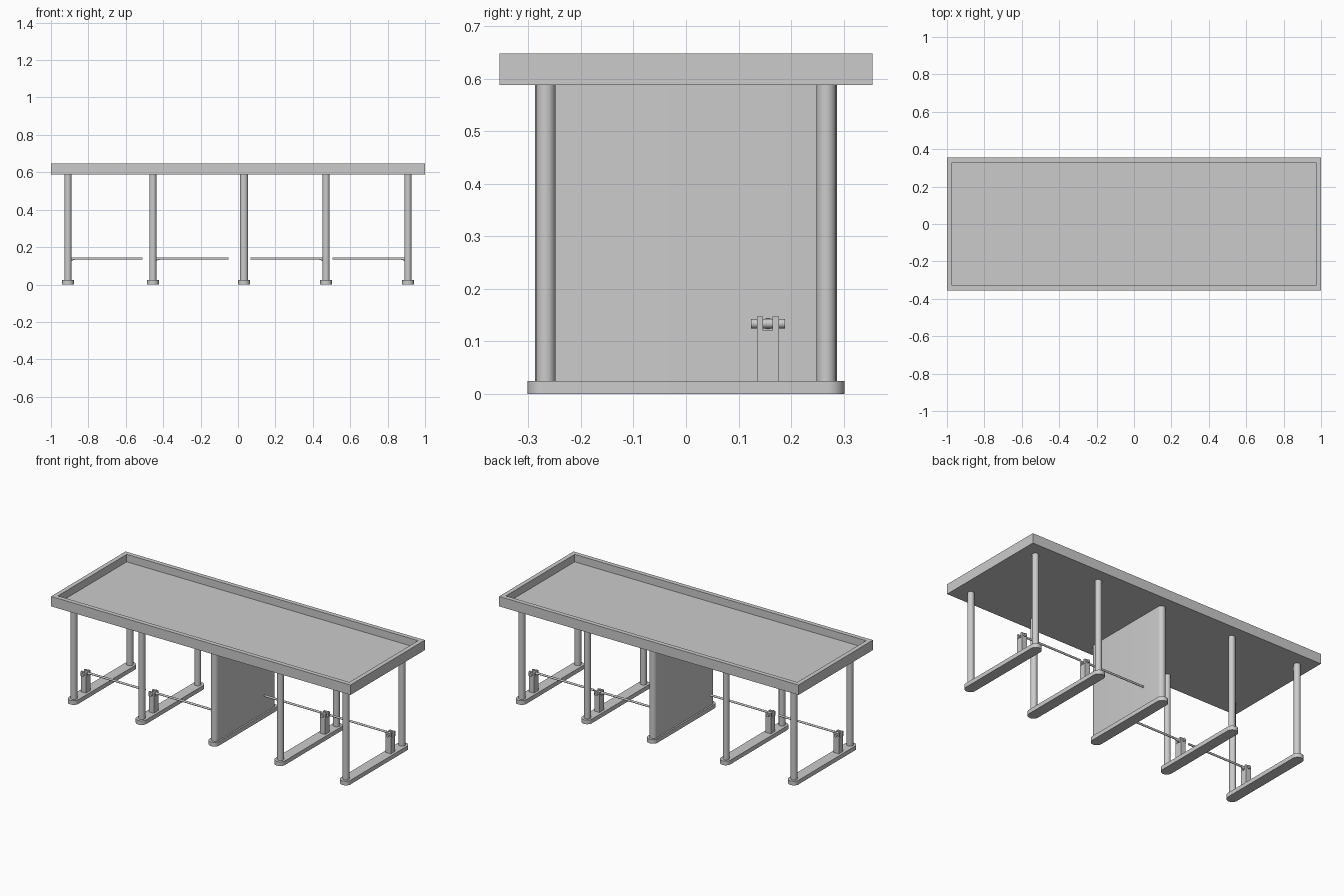
import bpy, bmesh, math
from mathutils import Matrix, Vector

if "Cube" in bpy.data.objects:
    bpy.data.objects.remove(bpy.data.objects["Cube"])


def finish(name, bm, smooth=True):
    bmesh.ops.recalc_face_normals(bm, faces=bm.faces)
    me = bpy.data.meshes.new(name)
    bm.to_mesh(me)
    bm.free()
    ob = bpy.data.objects.new(name, me)
    bpy.context.collection.objects.link(ob)
    if smooth:
        bpy.ops.object.select_all(action='DESELECT')
        ob.select_set(True)
        bpy.context.view_layer.objects.active = ob
        bpy.ops.object.shade_smooth_by_angle(angle=math.radians(35))
    return ob


def box(name, x0, x1, y0, y1, z0, z1):
    bm = bmesh.new()
    m = Matrix.Translation(((x0 + x1) / 2, (y0 + y1) / 2, (z0 + z1) / 2))
    m = m @ Matrix.Diagonal((x1 - x0, y1 - y0, z1 - z0, 1))
    bmesh.ops.create_cube(bm, size=1, matrix=m)
    return finish(name, bm, False)


def rod(name, a, b, r1, r2=None, seg=24):
    a, b = Vector(a), Vector(b)
    bm = bmesh.new()
    m = Matrix.Translation((a + b) / 2) @ (b - a).to_track_quat('Z', 'Y').to_matrix().to_4x4()
    bmesh.ops.create_cone(bm, cap_ends=True, segments=seg, radius1=r1,
                          radius2=r1 if r2 is None else r2, depth=(b - a).length, matrix=m)
    return finish(name, bm)


def stadium(name, cx, r, half, z0, z1, n=16):
    # long plate with semicircular ends, running along y
    bm = bmesh.new()
    pts = []
    for side in (1, -1):
        for i in range(n + 1):
            t = math.pi * i / n + (0 if side > 0 else math.pi)
            pts.append((cx + r * math.cos(t), side * (half - r) + r * math.sin(t), z0))
    f = bm.faces.new([bm.verts.new(p) for p in pts])
    ext = bmesh.ops.extrude_face_region(bm, geom=[f], use_keep_orig=True)
    top = [v for v in ext['geom'] if isinstance(v, bmesh.types.BMVert)]
    bmesh.ops.translate(bm, verts=top, vec=(0, 0, z1 - z0))
    return finish(name, bm)


# Tray-shaped table top: inset the upper face, then sink it
bm = bmesh.new()
bmesh.ops.create_cube(bm, size=1, matrix=Matrix.Translation((0, 0, 0.618)) @ Matrix.Diagonal((2, 0.71, 0.06, 1)))
bm.normal_update()
top = max(bm.faces, key=lambda f: f.calc_center_median().z)
bmesh.ops.inset_region(bm, faces=[top], thickness=0.038)
ext = bmesh.ops.extrude_discrete_faces(bm, faces=[top])
bmesh.ops.translate(bm, verts=ext['faces'][0].verts, vec=(0, 0, -0.045))
finish("table_tray", bm, False)

# Central divider panel on its own foot
stadium("center_foot", 0.032, 0.032, 0.302, 0, 0.025)
stadium("center_panel", 0.032, 0.0225, 0.287, 0.025, 0.588)

# Four leg frames: (x, side of bracket and rod direction, rod end x)
frames = [(-0.909, -1, -0.51), (-0.455, -1, -0.05), (0.471, 1, 0.068), (0.909, 1, 0.505)]
for i, (x, s, end) in enumerate(frames, 1):
    stadium(f"foot_{i}", x, 0.032, 0.302, 0, 0.025)
    for tag, y in (("front", -0.267), ("back", 0.267)):
        rod(f"{tag}_leg_{i}", (x, y, 0.02), (x, y, 0.59), 0.0185)

    # Bracket post with a pivot pin held between two lugs
    yc, z = s * 0.156, 0.134
    box(f"bracket_post_{i}", x - 0.017, x + 0.017, yc - 0.021, yc + 0.021, 0.02, 0.121)
    rod(f"pivot_pin_{i}", (x, yc - 0.032, z), (x, yc + 0.032, z), 0.009)
    for k in (-1, 1):
        y = yc + k * 0.015
        box(f"lug_{i}_{'a' if k < 0 else 'b'}", x - 0.018, x + 0.018, y - 0.006, y + 0.006, 0.119, 0.147)

    # Barrier rod with a tapered socket leading out of the pivot
    rod(f"rod_socket_{i}", (x, yc, z), (x - s * 0.034, yc, 0.138), 0.011, 0.006)
    rod(f"barrier_rod_{i}", (x - s * 0.01, yc, 0.139), (end, yc, 0.139), 0.006, seg=16)
